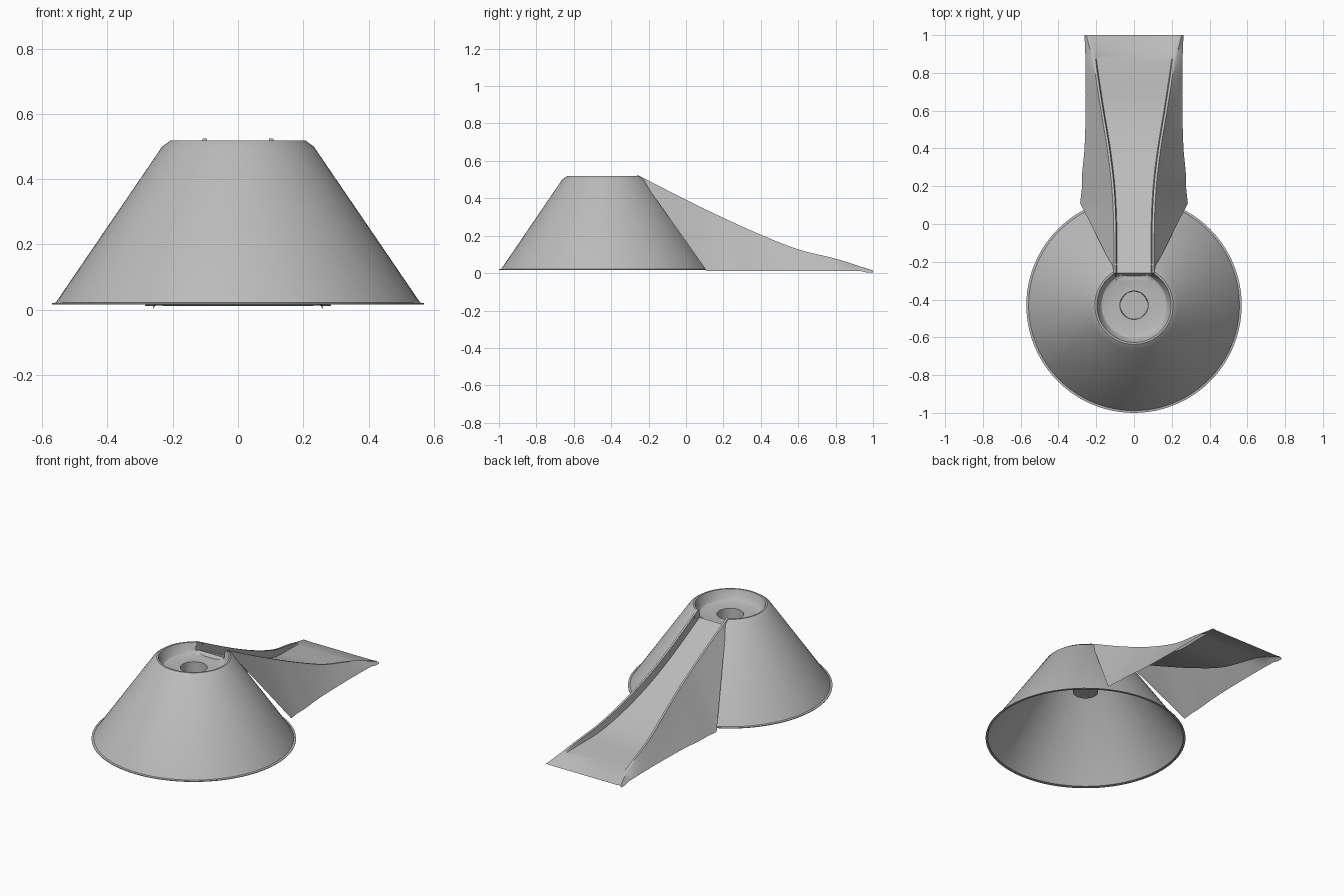
import bpy, bmesh, math
from mathutils import Vector

if "Cube" in bpy.data.objects:
    bpy.data.objects.remove(bpy.data.objects["Cube"])

grey = bpy.data.materials.new("plain grey")
grey.use_nodes = True
grey.diffuse_color = (0.5, 0.5, 0.5, 1)
grey.node_tree.nodes["Principled BSDF"].inputs["Base Color"].default_value = (0.5, 0.5, 0.5, 1)

CENTRE = -0.43


def finish(bm, name, angle):
    mesh = bpy.data.meshes.new(name)
    bm.to_mesh(mesh)
    bm.free()
    obj = bpy.data.objects.new(name, mesh)
    bpy.context.collection.objects.link(obj)
    mesh.materials.append(grey)
    bpy.ops.object.select_all(action="DESELECT")
    obj.select_set(True)
    bpy.context.view_layer.objects.active = obj
    bpy.ops.object.shade_smooth_by_angle(angle=math.radians(angle))
    return obj


# Cone mound: one turned profile with base lip, rim, sunken well and cup
profile = [(0.558, 0.016), (0.57, 0.016), (0.57, 0.02), (0.558, 0.022), (0.232, 0.5),
           (0.207, 0.518), (0.197, 0.518), (0.183, 0.475), (0.172, 0.461),
           (0.155, 0.455), (0.075, 0.455), (0.072, 0.32), (0, 0.32)]
bm = bmesh.new()
ring = [bm.verts.new((r, CENTRE, z)) for r, z in profile]
edges = [bm.edges.new(pair) for pair in zip(ring, ring[1:])]
bmesh.ops.spin(bm, geom=ring + edges, cent=(0, CENTRE, 0), axis=(0, 0, 1),
               angle=math.tau, steps=96)
bmesh.ops.remove_doubles(bm, verts=bm.verts, dist=0.0005)
bmesh.ops.recalc_face_normals(bm, faces=bm.faces)
if max(bm.faces, key=lambda f: f.calc_area()).normal.z < 0:
    bmesh.ops.reverse_faces(bm, faces=bm.faces)


# Notch in the rim where the ramp enters
def near_notch(f):
    c = f.calc_center_median()
    return c.y > CENTRE + 0.14 and abs(c.x) < 0.14 and c.z > 0.03


slope_point, slope_normal = Vector((0, -0.26, 0.47)), Vector((0, 0.48, 1)).normalized()
for point, normal in [((0.1, 0, 0), (1, 0, 0)), ((-0.1, 0, 0), (1, 0, 0)),
                      (slope_point, slope_normal)]:
    part = [f for f in bm.faces if near_notch(f)]
    geom = part + list({e for f in part for e in f.edges}) + list({v for f in part for v in f.verts})
    bmesh.ops.bisect_plane(bm, geom=geom, plane_co=point, plane_no=normal)
notch = [f for f in bm.faces if near_notch(f) and abs(f.calc_center_median().x) < 0.1
         and (f.calc_center_median() - slope_point).dot(slope_normal) > 0]
bmesh.ops.delete(bm, geom=notch, context="FACES")
finish(bm, "cone_mound", 25)

# Ramp stations: y, rail x, rail top z, rail height, skirt foot x
stations = [(-0.26, 0.103, 0.525, 0.05, 0.115), (0.0, 0.104, 0.392, 0.05, 0.23),
            (0.2, 0.114, 0.295, 0.05, 0.275), (0.4, 0.138, 0.205, 0.048, 0.262),
            (0.6, 0.171, 0.127, 0.04, 0.256), (0.8, 0.202, 0.077, 0.02, 0.256),
            (0.9, 0.216, 0.046, 0.004, 0.258), (1.0, 0.242, 0.013, 0.002, 0.262)]


def sample(y):
    """Smooth interpolation through the stations."""
    i = max(k for k in range(len(stations) - 1) if stations[k][0] <= y + 1e-6)
    a, b = stations[i], stations[i + 1]
    before, after = stations[max(i - 1, 0)], stations[min(i + 2, len(stations) - 1)]
    width = b[0] - a[0]
    t = (y - a[0]) / width
    out = []
    for k in range(1, 5):
        m0 = (b[k] - before[k]) / (b[0] - before[0]) * width
        m1 = (after[k] - a[k]) / (after[0] - a[0]) * width
        out.append((2*t**3 - 3*t*t + 1) * a[k] + (t**3 - 2*t*t + t) * m0
                   + (3*t*t - 2*t**3) * b[k] + (t**3 - t*t) * m1)
    return out


def half_section(y):
    """Floor centre, floor edge, rail and skirt foot on the +x side."""
    x, top, height, foot = sample(max(y, -0.26))
    if y < -0.26:
        top, height = 0.46, 0.004
    floor = top - height
    outer = min(0.014, height * 0.3)
    foot_z = 0.012 if y < 0.95 else 0.003
    if y < 0.11:
        t = max(0, (y + 0.22) / 0.33)
        foot, foot_z = 0.118 + 0.167 * t, 0.48 - 0.468 * t
    elif y < 0.2:
        foot = 0.285 - 0.01 * (y - 0.11) / 0.09
    if y < -0.22:
        foot_z = floor
    return [(0, floor), (x - 0.013, floor), (x - 0.008, top), (x + 0.004, top),
            (x + 0.011, top - outer), (foot, foot_z)]


# Ramp with raised rails and side skirts, open underneath
rows = [-0.3, -0.275, -0.26] + [-0.22 + 0.033 * i for i in range(11)]
rows += [0.15 + 0.85 * i / 24 for i in range(25)]
bm = bmesh.new()
grid = []
for y in rows:
    half = half_section(y)
    full = [(-x, z) for x, z in reversed(half[1:])] + half
    grid.append([bm.verts.new((x, y, z)) for x, z in full])
for a, b in zip(grid, grid[1:]):
    for j in range(len(a) - 1):
        bm.faces.new((a[j], a[j + 1], b[j + 1], b[j]))
finish(bm, "ramp", 35)
